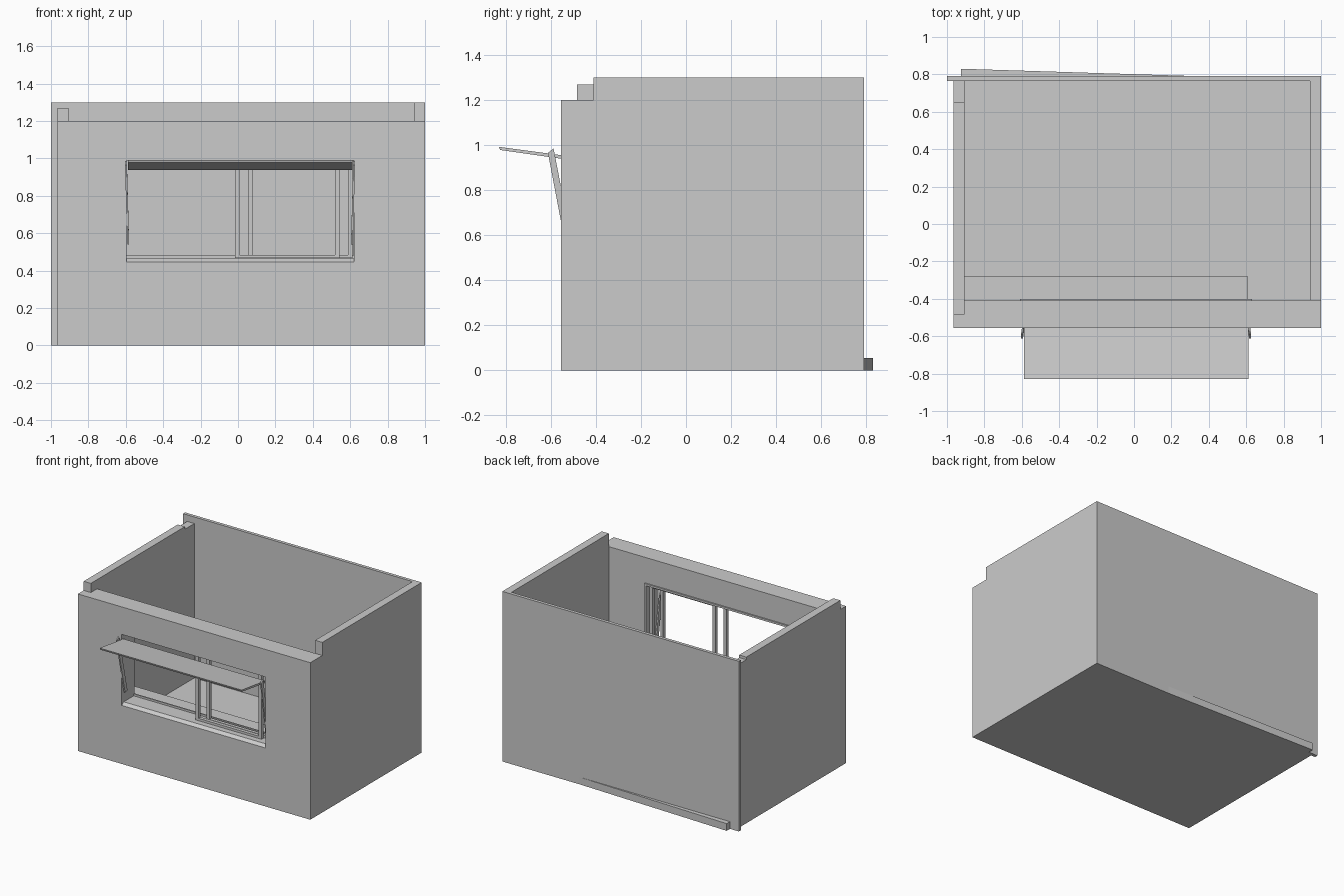
import bpy, bmesh
from mathutils import Vector

if "Cube" in bpy.data.objects:
    bpy.data.objects.remove(bpy.data.objects["Cube"])


def mesh_object(name, bm):
    bmesh.ops.recalc_face_normals(bm, faces=bm.faces)
    me = bpy.data.meshes.new(name)
    bm.to_mesh(me)
    bm.free()
    ob = bpy.data.objects.new(name, me)
    bpy.context.collection.objects.link(ob)
    return ob


def add_prism(bm, pts, offset):
    """Extrude a closed 3D outline along an offset."""
    face = bm.faces.new([bm.verts.new(p) for p in pts])
    ext = bmesh.ops.extrude_face_region(bm, geom=[face])["geom"]
    verts = [v for v in ext if isinstance(v, bmesh.types.BMVert)]
    bmesh.ops.translate(bm, verts=verts, vec=Vector(offset))


def add_box(bm, x0, x1, y0, y1, z0, z1):
    add_prism(bm, [(x0, y0, z0), (x1, y0, z0), (x1, y1, z0), (x0, y1, z0)], (0, 0, z1 - z0))


def box(name, *dims):
    bm = bmesh.new()
    add_box(bm, *dims)
    return mesh_object(name, bm)


def side_profile(name, yz, x0, x1):
    """Outline in the y-z plane, extruded from x0 to x1."""
    bm = bmesh.new()
    add_prism(bm, [(x0, y, z) for y, z in yz], (x1 - x0, 0, 0))
    return mesh_object(name, bm)


def frame(name, x0, x1, z0, z1, y0, y1, w, h):
    """Rectangular frame with upright width w and rail height h."""
    bm = bmesh.new()
    for a in (x0, x1 - w):
        add_box(bm, a, a + w, y0, y1, z0, z1)
    for c in (z0, z1 - h):
        add_box(bm, x0 + w, x1 - w, y0, y1, c, c + h)
    return mesh_object(name, bm)


FRONT, INNER, BACK = -0.555, -0.41, 0.79
OX0, OX1, OZ0, OZ1 = -0.595, 0.62, 0.465, 0.99

# Floor slab and back wall
box("floor", -0.965, 1, FRONT, BACK, 0, 0.07)
box("back_wall", -1, 1, 0.765, BACK, 0, 1.30)

# Side walls with stepped tops
side_profile("right_wall", [(FRONT, 0), (BACK, 0), (BACK, 1.30), (INNER, 1.30),
                            (INNER, 1.20), (FRONT, 1.20)], 0.94, 1)
side_profile("left_wall", [(FRONT, 0), (0.765, 0), (0.765, 1.25), (0.65, 1.25), (0.65, 1.27),
                           (-0.485, 1.27), (-0.485, 1.20), (FRONT, 1.20)], -0.965, -0.905)

# Front wall around the serving opening, with a sloped sill
box("front_wall_left", -0.905, OX0, FRONT, INNER, 0, 1.20)
box("front_wall_right", OX1, 0.94, FRONT, INNER, 0, 1.20)
box("front_wall_header", OX0, OX1, FRONT, INNER, OZ1, 1.20)
side_profile("front_wall_sill", [(FRONT, 0), (INNER, 0), (INNER, OZ0), (-0.53, OZ0),
                                 (FRONT, 0.447)], OX0, OX1)

# Inside trim and counter shelf
frame("opening_trim", -0.61, 0.632, OZ0, 1.005, INNER, -0.40, 0.015, 0.015)
box("counter", -0.905, 0.61, INNER, -0.28, 0.435, 0.467)

# Sliding window sashes, open without panes
for name, x0, x1, y in (("front_sash", -0.015, 0.542, -0.49), ("rear_sash", 0.055, 0.612, -0.46)):
    frame(name, x0, x1, 0.467, 0.985, y, y + 0.025, 0.024, 0.018)

# Raised hatch panel with a front lip
side_profile("hatch_panel", [(-0.545, 0.938), (-0.825, 0.978), (-0.83, 0.992),
                             (-0.545, 0.954)], -0.588, 0.612)

# Leaning hatch struts
for name, low, top in (("left_strut", -0.592, -0.604), ("right_strut", 0.604, 0.616)):
    bm = bmesh.new()
    add_prism(bm, [(low, -0.532, 0.54), (low, -0.503, 0.545),
                   (top, -0.588, 0.985), (top, -0.613, 0.965)], (0.01, 0, 0))
    mesh_object(name, bm)

# Tapered skirting strip behind the back wall
bm = bmesh.new()
add_prism(bm, [(-0.925, 0.78, 0), (-0.925, 0.83, 0), (0.35, BACK, 0), (0.35, 0.78, 0)], (0, 0, 0.055))
mesh_object("rear_strip", bm)
